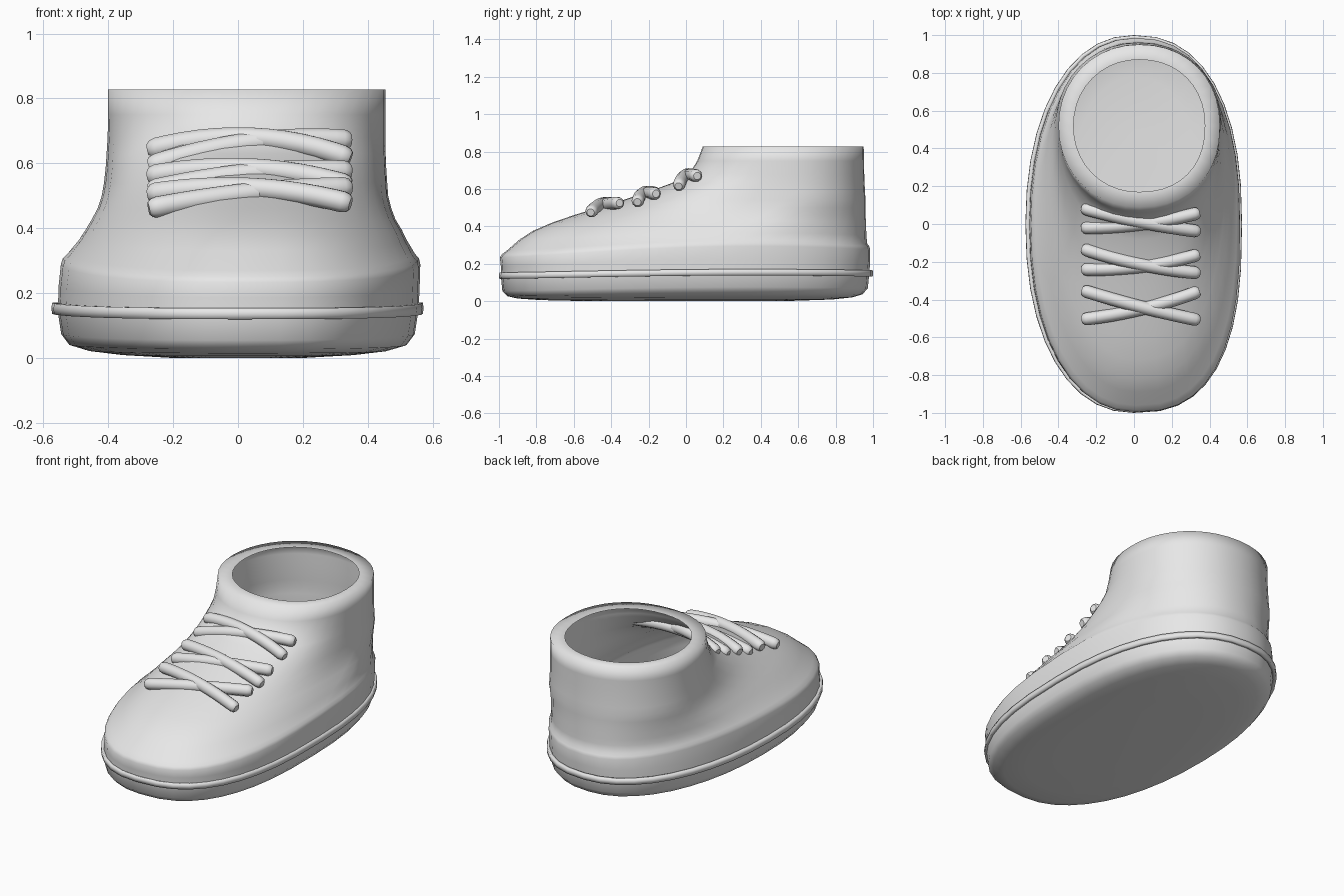
import bpy, bmesh, math
from mathutils import Vector

cube = bpy.data.objects.get("Cube")
if cube:
    bpy.data.objects.remove(cube, do_unlink=True)

SEGMENTS = 40

# One plain grey for the whole shoe
grey = bpy.data.materials.new("light_grey")
grey.use_nodes = True
COLOUR = (0.8, 0.8, 0.8, 1)
grey.diffuse_color = COLOUR
grey.node_tree.nodes["Principled BSDF"].inputs["Base Color"].default_value = COLOUR


def ring_points(z, wave, front, back, left, right):
    """Rounded ring, fuller on the inner side; wave lifts it at the instep."""
    mid_x, half_x = (left + right) / 2, (right - left) / 2
    # The widest point moves back towards the ankle in the higher rings
    rise = min(1, max(0, (z - 0.26) / 0.28))
    mid_y = (front + back) / 2
    mid_y += (0.52 - mid_y) * rise
    points = []
    for i in range(SEGMENTS):
        a = math.tau * i / SEGMENTS
        c, s = math.cos(a), math.sin(a)
        if c > 0:
            fullness = 0.35 if s > 0 else 0.6
        else:
            fullness = 0.15 if s > 0 else 0.2
        power = 2 / (2 + fullness * (1 - 0.6 * rise))
        half_y = back - mid_y if s > 0 else mid_y - front
        x = mid_x + half_x * math.copysign(abs(c) ** power, c)
        y = mid_y + half_y * math.copysign(abs(s) ** power, s)
        points.append((x, y, z + wave * math.cos(1.6 * (y - 0.35))))
    return points


def loft(name, rings, cap_bottom=False, closed=False):
    bm = bmesh.new()
    loops = [[bm.verts.new(p) for p in ring_points(*r)] for r in rings]
    pairs = list(zip(loops, loops[1:]))
    if closed:
        pairs.append((loops[-1], loops[0]))
    for low, high in pairs:
        for i in range(SEGMENTS):
            j = (i + 1) % SEGMENTS
            bm.faces.new((low[i], low[j], high[j], high[i]))
    if cap_bottom:
        bm.faces.new(loops[0][::-1])
    for face in bm.faces:
        face.smooth = True
    mesh = bpy.data.meshes.new(name)
    bm.to_mesh(mesh)
    bm.free()
    mesh.materials.append(grey)
    bpy.context.collection.objects.link(bpy.data.objects.new(name, mesh))


# Rings are: height, wave, front, back, left edge, right edge
loft("outsole", [
    (0.000, 0.000, -0.50, 0.50, -0.20, 0.20),
    (0.007, 0.003, -0.78, 0.78, -0.36, 0.36),
    (0.017, 0.006, -0.90, 0.89, -0.46, 0.46),
    (0.032, 0.010, -0.955, 0.945, -0.52, 0.52),
    (0.062, 0.014, -0.982, 0.972, -0.545, 0.545),
    (0.142, 0.012, -0.99, 0.98, -0.557, 0.557),
], cap_bottom=True)

loft("welt", [
    (0.126, 0.012, -0.985, 0.98, -0.55, 0.55),
    (0.126, 0.012, -0.998, 0.998, -0.573, 0.570),
    (0.143, 0.012, -1.000, 1.000, -0.575, 0.572),
    (0.160, 0.012, -0.998, 0.998, -0.573, 0.570),
    (0.160, 0.012, -0.985, 0.98, -0.55, 0.55),
], closed=True)

loft("upper", [
    (0.142, 0.012, -0.988, 0.98, -0.555, 0.557),
    (0.200, 0.025, -0.99, 0.985, -0.553, 0.56),
    (0.255, 0.040, -0.995, 0.985, -0.546, 0.562),
    (0.272, 0.040, -0.985, 0.98, -0.54, 0.558),
    (0.288, 0.038, -0.960, 0.968, -0.525, 0.545),
    (0.340, 0.025, -0.890, 0.965, -0.49, 0.52),
    (0.380, 0.015, -0.820, 0.963, -0.47, 0.505),
    (0.420, 0.008, -0.720, 0.962, -0.45, 0.485),
    (0.460, 0.003, -0.600, 0.96, -0.432, 0.472),
    (0.500, 0.000, -0.470, 0.96, -0.42, 0.463),
    (0.540, 0.000, -0.340, 0.96, -0.413, 0.46),
    (0.585, 0.000, -0.205, 0.957, -0.408, 0.457),
    (0.630, 0.000, -0.080, 0.955, -0.405, 0.455),
    (0.680, 0.000, 0.015, 0.953, -0.402, 0.455),
    (0.750, 0.000, 0.060, 0.952, -0.40, 0.455),
    (0.828, 0.000, 0.090, 0.95, -0.40, 0.455),
    (0.826, 0.000, 0.170, 0.87, -0.32, 0.375),
])


def lace(name, start, middle, end, radius=0.034, steps=12):
    """Round cord bowed through its middle point, with rounded tips."""
    a, m, b = Vector(start), Vector(middle), Vector(end)
    control = 2 * m - (a + b) / 2
    curve = bpy.data.curves.new(name, "CURVE")
    curve.dimensions = "3D"
    curve.bevel_depth = radius
    curve.bevel_resolution = 3
    curve.use_fill_caps = True
    stops = [0, 0.015, 0.04] + [i / steps for i in range(1, steps)] + [0.96, 0.985, 1]
    spline = curve.splines.new("POLY")
    spline.points.add(len(stops) - 1)
    for point, t in zip(spline.points, stops):
        p = a * (1 - t) ** 2 + control * 2 * t * (1 - t) + b * t ** 2
        point.co = (*p, 1)
        edge = min(t, 1 - t)
        point.radius = 0.6 if edge == 0 else 0.88 if edge < 0.03 else 1
    spline.use_smooth = True
    curve.materials.append(grey)
    bpy.context.collection.objects.link(bpy.data.objects.new(name, curve))


# Crossed laces: rear and front (y, z) on each side, then the crossing
rows = {
    "top": ((0.085, 0.64), (-0.02, 0.59), (0.06, 0.67), (-0.04, 0.615), (0.01, 0.675)),
    "middle": ((-0.13, 0.56), (-0.24, 0.515), (-0.16, 0.575), (-0.26, 0.53), (-0.215, 0.58)),
    "bottom": ((-0.35, 0.505), (-0.505, 0.46), (-0.355, 0.525), (-0.51, 0.475), (-0.44, 0.52)),
}
for row, (rear_r, front_r, rear_l, front_l, cross) in rows.items():
    cy, cz = cross
    lace(row + "_lace_over", (-0.275, *rear_r), (0.04, cy, cz + 0.003), (0.347, *front_l))
    lace(row + "_lace_under", (-0.275, *front_r), (0.04, cy - 0.01, cz - 0.012), (0.347, *rear_l))
